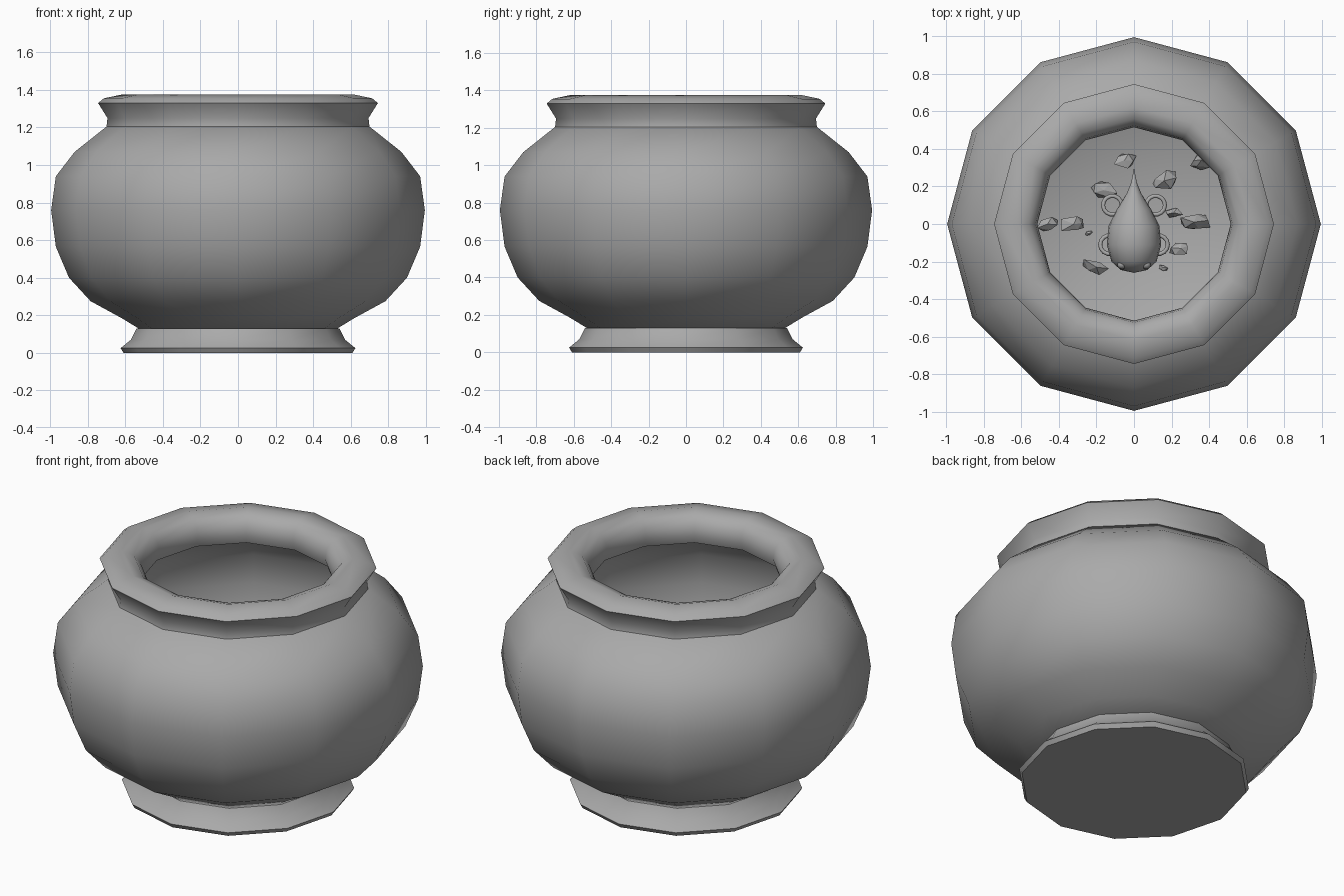
import bpy, bmesh, math, random
from mathutils import Vector

cube = bpy.data.objects.get("Cube")
if cube:
    bpy.data.objects.remove(cube, do_unlink=True)

random.seed(4)
grey = bpy.data.materials.new("plain grey")
grey.use_nodes = True
COLOUR = (0.4, 0.4, 0.4, 1)
grey.diffuse_color = COLOUR
grey.node_tree.nodes["Principled BSDF"].inputs["Base Color"].default_value = COLOUR


def finish(name, bm, angle=None):
    """Turn a bmesh into a named object, smooth below the given angle."""
    bmesh.ops.remove_doubles(bm, verts=bm.verts, dist=0.0005)
    bmesh.ops.recalc_face_normals(bm, faces=bm.faces)
    mesh = bpy.data.meshes.new(name)
    bm.to_mesh(mesh)
    bm.free()
    mesh.materials.append(grey)
    obj = bpy.data.objects.new(name, mesh)
    bpy.context.collection.objects.link(obj)
    if angle:
        bpy.ops.object.select_all(action='DESELECT')
        obj.select_set(True)
        bpy.context.view_layer.objects.active = obj
        bpy.ops.object.shade_smooth_by_angle(angle=math.radians(angle))
    return obj


def lathe(name, profile, sides=12, angle=50, closed=True):
    """Spin a (radius, height) profile around z."""
    bm = bmesh.new()
    verts = [bm.verts.new((r, 0, z)) for r, z in profile]
    pairs = list(zip(verts, verts[1:]))
    if closed:
        pairs.append((verts[-1], verts[0]))
    edges = [bm.edges.new(p) for p in pairs]
    bmesh.ops.spin(bm, geom=verts + edges, axis=(0, 0, 1), cent=(0, 0, 0),
                   angle=math.tau, steps=sides, use_duplicate=False)
    return finish(name, bm, angle)


# Foot, with a flat underside
lathe("foot", [(0, 0), (0.61, 0), (0.625, 0.025), (0.57, 0.07),
               (0.54, 0.13), (0, 0.13)], closed=False)

# Round bowl: outer wall up, inner wall back down to a flat floor
outer = [(0.53, 0.13), (0.62, 0.185), (0.785, 0.275), (0.90, 0.40), (0.97, 0.565),
         (0.995, 0.76), (0.97, 0.94), (0.87, 1.07), (0.70, 1.205)]
inner = [(r - 0.02, z + 0.02 * (z < 0.2)) for r, z in reversed(outer)]
lathe("bowl", [(0, 0.13)] + outer + inner + [(0, 0.15)], closed=False)

# Thick rolled rim
lathe("rim", [(0.70, 1.205), (0.695, 1.25), (0.745, 1.33), (0.715, 1.355),
              (0.62, 1.375), (0.56, 1.355), (0.525, 1.31), (0.515, 1.25),
              (0.53, 1.205)], angle=70)

# Fish: a teardrop lying along y, head to the front
FISH_Z = 0.45
fish = lathe("fish_body", [(0, -0.26), (0.07, -0.245), (0.12, -0.20), (0.145, -0.11),
                           (0.135, -0.01), (0.09, 0.08), (0.04, 0.16), (0.015, 0.22),
                           (0, 0.30)], sides=20, closed=False)
fish.rotation_euler.x = -math.pi / 2
fish.location.z = FISH_Z

for side, sign in (("left", 1), ("right", -1)):
    # Eyes
    bm = bmesh.new()
    bmesh.ops.create_uvsphere(bm, u_segments=10, v_segments=6, radius=0.025)
    eye = finish(side + "_eye", bm, 50)
    eye.location = (sign * 0.065, -0.215, FISH_Z + 0.06)
    # Ring shaped fins
    for part, x, y in (("front_fin", 0.13, -0.11), ("rear_fin", 0.115, 0.10)):
        ring = lathe(side + "_" + part,
                     [(0.05 + 0.011 * math.cos(k * math.tau / 6),
                       0.011 * math.sin(k * math.tau / 6)) for k in range(6)],
                     sides=14, angle=70)
        ring.location = (sign * x, y, FISH_Z)

# Jagged stones scattered on the floor: x, y, size
STONES = [(-0.05, 0.34, 0.07), (-0.16, 0.18, 0.07), (0.16, 0.23, 0.08), (0.36, 0.34, 0.09),
          (0.32, 0.01, 0.09), (0.21, 0.06, 0.05), (0.25, -0.13, 0.06), (0.15, -0.23, 0.03),
          (-0.20, -0.23, 0.08), (-0.32, 0, 0.08), (-0.46, 0, 0.06), (-0.24, -0.05, 0.02)]
for n, (x, y, size) in enumerate(STONES, 1):
    bm = bmesh.new()
    bmesh.ops.create_icosphere(bm, subdivisions=1, radius=size)
    turn = random.uniform(-0.3, 0.6)
    for v in bm.verts:
        v.co *= random.uniform(0.55, 1.25)
        v.co = Vector((v.co.x, v.co.y * 0.65, v.co.z * 0.7))
    low = min(v.co.z for v in bm.verts)
    stone = finish(f"stone_{n}", bm)
    stone.location = (x, y, 0.148 - low)
    stone.rotation_euler.z = turn
